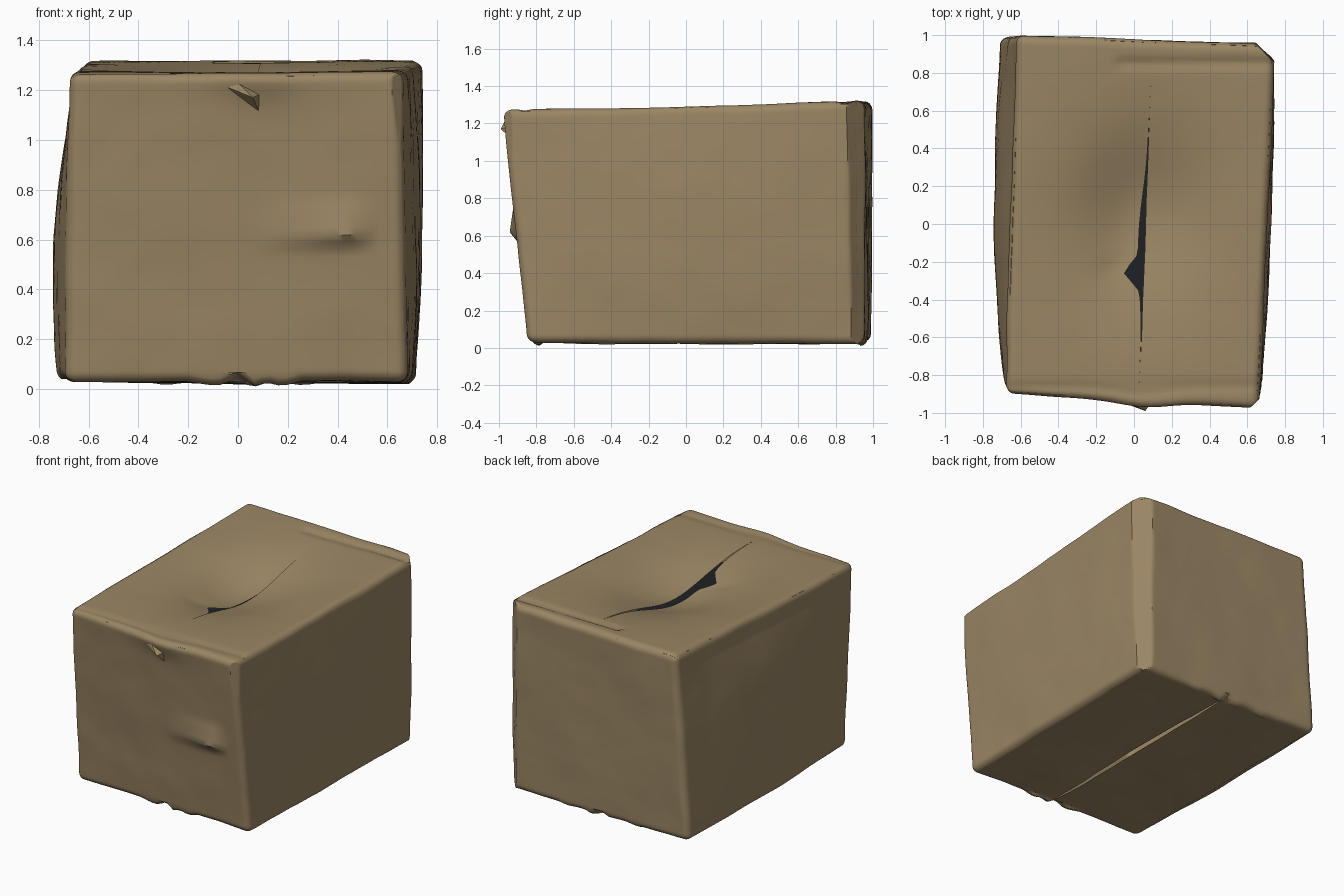
import bpy, bmesh, math
from mathutils import Vector, noise

if "Cube" in bpy.data.objects:
    bpy.data.objects.remove(bpy.data.objects["Cube"])


def material(name, rgb):
    m = bpy.data.materials.new(name)
    m.use_nodes = True
    m.diffuse_color = (*rgb, 1)
    m.node_tree.nodes["Principled BSDF"].inputs["Base Color"].default_value = (*rgb, 1)
    return m


def add_object(name, bm, mat, smooth=True):
    me = bpy.data.meshes.new(name)
    bm.to_mesh(me)
    bm.free()
    me.materials.append(mat)
    ob = bpy.data.objects.new(name, me)
    bpy.context.collection.objects.link(ob)
    if smooth:
        bpy.ops.object.select_all(action="DESELECT")
        ob.select_set(True)
        bpy.context.view_layer.objects.active = ob
        bpy.ops.object.shade_smooth_by_angle(angle=math.radians(40))


def bell(value, centre, width):
    return math.exp(-((value - centre) / width) ** 2)


cardboard = material("cardboard", (0.325, 0.238, 0.128))
shadow = material("dark_interior", (0.013, 0.015, 0.019))

# Leaning box corners, keyed by side (x, y, z)
CORNERS = {
    (-1, -1, -1): (-0.69, -0.79, 0.03), (1, -1, -1): (0.68, -0.85, 0.03),
    (-1, 1, -1): (-0.71, 0.99, 0.03), (1, 1, -1): (0.72, 0.95, 0.02),
    (-1, -1, 1): (-0.68, -0.9, 1.27), (1, -1, 1): (0.66, -0.98, 1.27),
    (-1, 1, 1): (-0.62, 1.0, 1.32), (1, 1, 1): (0.75, 0.95, 1.32),
}
HALF = Vector((0.7, 0.93, 0.64))
ROUND = 0.045


def place(p):
    """Round the box edges, then blend between the leaning corners."""
    q = Vector([math.sin(c * math.pi / 2) * h for c, h in zip(p, HALF)])
    core = Vector([max(-h + ROUND, min(h - ROUND, c)) for c, h in zip(q, HALF)])
    off = q - core
    if off.length > 1e-6:
        q = core + off.normalized() * max(map(abs, off))
    u = [c / h for c, h in zip(q, HALF)]
    out = Vector()
    for side, corner in CORNERS.items():
        w = 1
        for s, c in zip(side, u):
            w *= (1 + s * c) / 2
        out += Vector(corner) * w
    return out, u


def flatten_corner(p, y_sign, limit):
    """Crush a left vertical corner back to a slanted plane."""
    over = p.x + y_sign * p.y - limit
    if over > 0:
        p.x -= over / 2
        p.y -= y_sign * over / 2


# Box body: fine grid cut along the top and bottom seams
CELLS = 64
SEAM = 2 / CELLS
bm = bmesh.new()
bmesh.ops.create_cube(bm, size=2)
bmesh.ops.subdivide_edges(bm, edges=bm.edges[:], cuts=CELLS - 1, use_grid_fill=True)
seam_edges = [e for e in bm.edges if all(
    abs(v.co.x - SEAM) < 0.001 and abs(v.co.z) > 0.999 and abs(v.co.y) < 0.78 for v in e.verts)]
bmesh.ops.split_edges(bm, edges=seam_edges)
on_left = {v: sum(f.calc_center_median().x for f in v.link_faces) / len(v.link_faces) > SEAM
           for v in bm.verts}

moved = {}
for v in bm.verts:
    p, u = place(v.co)
    flatten_corner(p, 1, 1.6)
    flatten_corner(p, -1, 1.59)
    x, y, z = p
    bend = Vector()
    fade = max(0, 1 - u[1] ** 2)
    seam_x = 0.045 + 0.035 * y
    # Sagging top flaps with a torn opening
    if v.co.z > 0.999:
        sag = bell(y, 0.05, 0.5) * fade
        if on_left[v]:
            bend.z -= 0.125 * bell(x, seam_x, 0.36) * sag
        else:
            bend.z -= 0.145 * bell(x, seam_x, 0.36) * sag
            near = bell(x, seam_x, 0.18)
            bend.x -= near * (0.035 * bell(y, -0.1, 0.33) + 0.085 * bell(y, -0.26, 0.06)) * fade
        # Fold lines where the flaps meet the end walls
        if x > -0.1:
            bend.z -= 0.014 * bell(y, 0.85, 0.025)
        bend.z -= 0.008 * bell(y, -0.86, 0.025)
    # Bottom flaps, one slightly over the other
    if v.co.z < -0.999:
        lift = 0.025 if on_left[v] else -0.006
        bend.z += lift * bell(x, seam_x, 0.15) * fade
    # Ragged bottom rim
    if u[2] < -0.95 and abs(u[1]) > 0.95:
        bend.z -= 0.03 * max(0, noise.noise((x * 6, y * 2, 0)))
        bend.z += 0.03 * bell(x, 0, 0.035)
        bend.z -= 0.02 * bell(x, 0.06, 0.04)
    # Bowed sides
    if v.co.x < -0.999:
        bend.x -= 0.06 * (1 - u[1] ** 2) * max(0, 1 - (u[2] + 0.2) ** 2)
    if v.co.x > 0.999:
        bend.x += 0.025 * (1 - u[1] ** 2) * (1 - u[2] ** 2)
    # Creased dent and pushed-out rim on the front
    if u[1] < -0.9:
        height = z - (0.6 + 0.04 * x)
        crease = max(0, 1 - height / 0.16) if height > 0 else max(0, 1 + height / 0.06)
        across = max(0, min((x - 0.06) / 0.38, (0.56 - x) / 0.12))
        bend.y -= 0.045 * crease * across
        bend.y -= 0.03 * bell(x, 0.06, 0.2) * bell(z, 1.27, 0.1)
    # Gentle crumples everywhere
    rough = noise.noise_vector(p * 2.6) * 0.008 + noise.noise_vector(p * 7) * 0.002
    if v.co.z > 0.999:
        rough *= 0.6
    moved[v] = p + bend + rough
for v, p in moved.items():
    v.co = p
add_object("cardboard_box", bm, cardboard)

# Dark space seen through the opening
bm = bmesh.new()
bmesh.ops.create_grid(bm, x_segments=1, y_segments=1, size=1)
for v in bm.verts:
    v.co = (0.04 + v.co.x * 0.2, v.co.y * 0.65 - 0.05, 1.11)
add_object("inner_shadow", bm, shadow, smooth=False)

# Torn paper tab on the front
bm = bmesh.new()
rim = [(-0.1, -0.93, 1.235), (-0.05, -0.93, 1.2), (0.085, -0.925, 1.11),
       (0.1, -0.93, 1.19), (-0.02, -0.95, 1.25)]
ring = [bm.verts.new(c) for c in rim]
tip = bm.verts.new((0.06, -0.99, 1.17))
for a, b in zip(ring, ring[1:] + ring[:1]):
    bm.faces.new((a, b, tip))
bmesh.ops.recalc_face_normals(bm, faces=bm.faces[:])
if sum(f.normal.y for f in bm.faces) > 0:
    bmesh.ops.reverse_faces(bm, faces=bm.faces[:])
add_object("front_tab", bm, cardboard, smooth=False)
